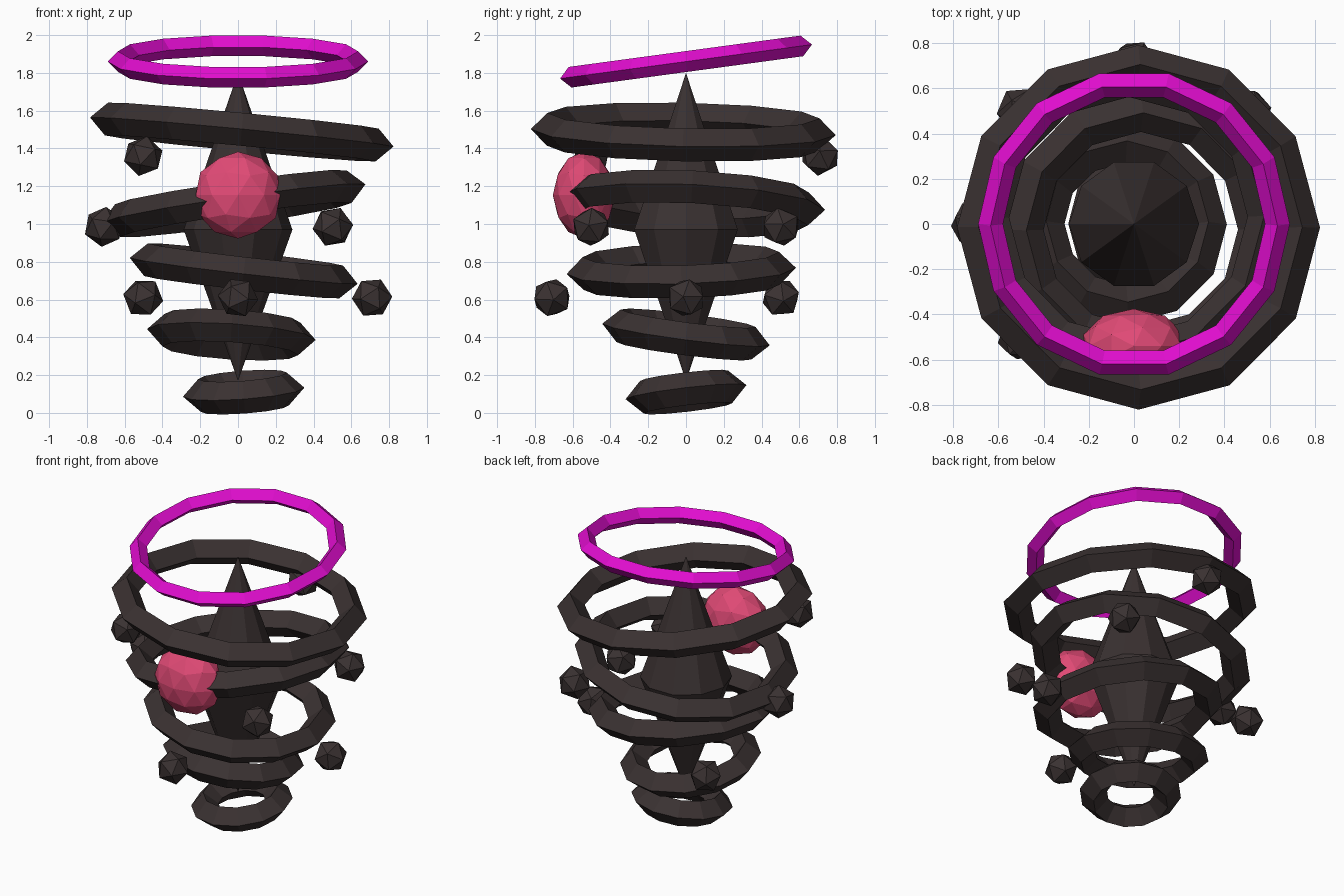
import bpy, math, random
from mathutils import Vector

random.seed(4)
cube = bpy.data.objects.get("Cube")
if cube:
    bpy.data.objects.remove(cube, do_unlink=True)


def material(name, color):
    mat = bpy.data.materials.new(name)
    mat.use_nodes = True
    mat.diffuse_color = (*color, 1)
    mat.node_tree.nodes["Principled BSDF"].inputs["Base Color"].default_value = (*color, 1)
    return mat


charcoal = material("charcoal", (0.042, 0.031, 0.031))
rose = material("rose", (0.75, 0.068, 0.18))
magenta = material("magenta", (0.75, 0.004, 0.62))


def finish(name, mat):
    obj = bpy.context.object
    obj.name = name
    obj.data.materials.append(mat)
    return obj


def ring(name, center, major, minor, slope_x, slope_y, segments, mat):
    """Diamond-section ring lying on the plane z = slope_x * x + slope_y * y."""
    normal = Vector((-slope_x, -slope_y, 1))
    tilt = Vector((0, 0, 1)).rotation_difference(normal).to_euler()
    bpy.ops.mesh.primitive_torus_add(
        major_segments=segments, minor_segments=4, major_radius=major,
        minor_radius=minor, location=center, rotation=tilt)
    return finish(name, mat)


# Stacked tilted rings, widening upwards: center, radius, slopes
rings = [
    ((0.03, 0.00, 0.11), 0.235, 0.075, 0.117),
    ((-0.035, 0.00, 0.415), 0.36, -0.065, -0.13),
    ((0.03, -0.025, 0.752), 0.52, -0.114, 0.027),
    ((-0.025, 0.03, 1.108), 0.62, 0.146, -0.048),
    ((0.02, -0.015, 1.487), 0.72, -0.096, -0.02),
]
for i, (center, major, sx, sy) in enumerate(rings):
    ring(f"body_ring_{i + 1}", center, major, 0.087, sx, sy, 12, charcoal)

# Halo floating on top
ring("halo", (0, 0, 1.86), 0.635, 0.055, 0, 0.135, 14, magenta)

# Double-pointed core
for name, base, tip in (("core_top", 0.97, 1.8), ("core_bottom", 0.97, 0.17)):
    bpy.ops.mesh.primitive_cone_add(
        vertices=10, radius1=0.288, radius2=0, depth=abs(tip - base),
        end_fill_type='NOTHING', location=(0, 0, (base + tip) / 2),
        rotation=(0 if tip > base else math.pi, 0, math.pi / 2))
    finish(name, charcoal)

# Squashed eye on the front
bpy.ops.mesh.primitive_ico_sphere_add(subdivisions=2, radius=1, location=(0, -0.54, 1.153))
eye = finish("eye", rose)
eye.scale = (0.235, 0.165, 0.23)

# Rocks orbiting at three repeating heights
for i in range(8):
    angle = i * math.pi / 4
    bpy.ops.mesh.primitive_ico_sphere_add(
        subdivisions=1, radius=0.108,
        location=(0.71 * math.cos(angle), 0.71 * math.sin(angle), 0.61 + 0.375 * (i % 3)),
        rotation=[random.uniform(0, math.tau) for _ in range(3)])
    finish(f"rock_{i + 1}", charcoal)
